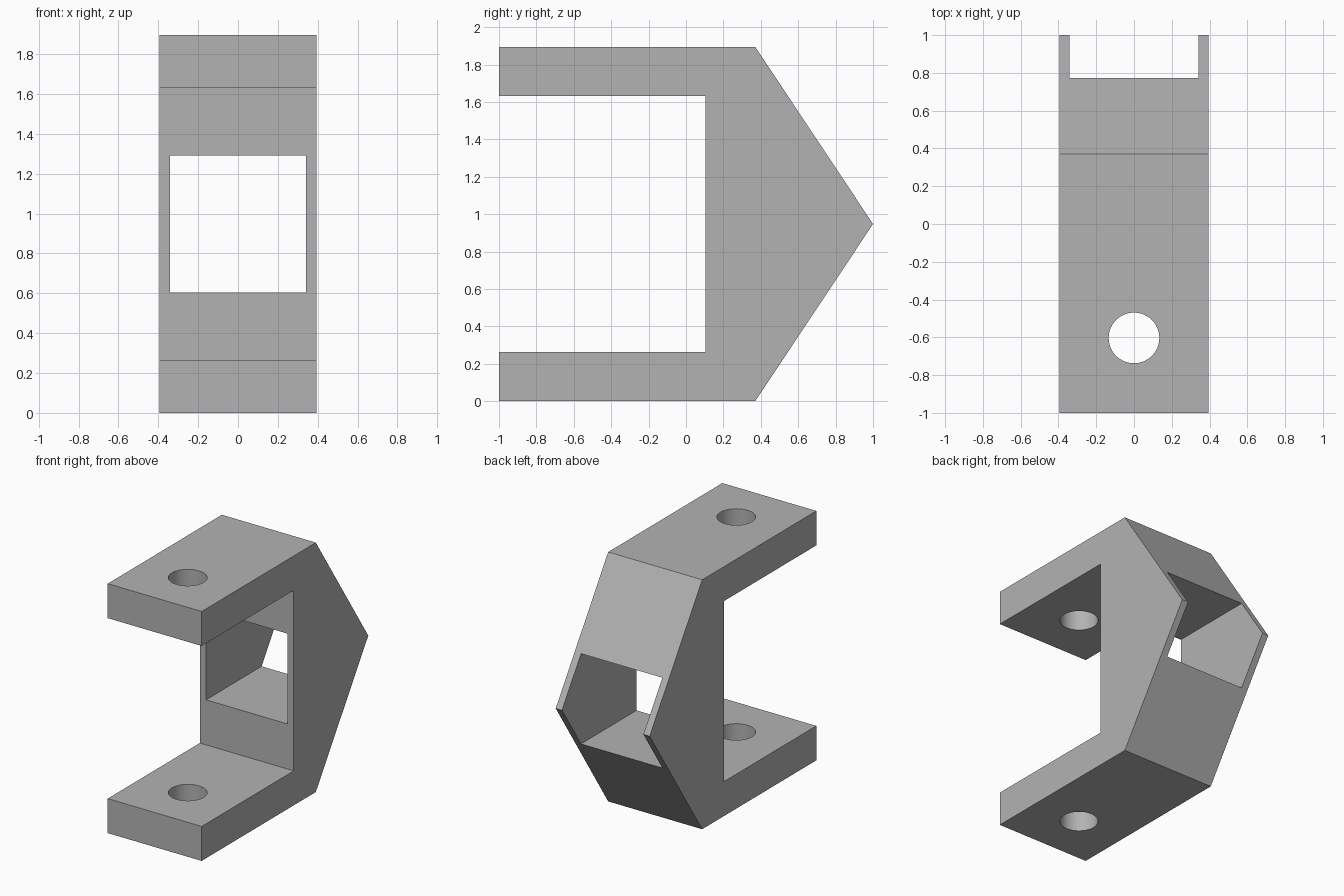
import bpy
import bmesh

cube = bpy.data.objects.get("Cube")
if cube:
    bpy.data.objects.remove(cube, do_unlink=True)

HALF_W, HEIGHT, ARM = 0.395, 1.895, 0.262
MID = HEIGHT / 2

grey = bpy.data.materials.new("plain_grey")
grey.use_nodes = True
grey.diffuse_color = (0.45, 0.45, 0.45, 1)
grey.node_tree.nodes["Principled BSDF"].inputs["Base Color"].default_value = grey.diffuse_color

# Bracket: side profile (y, z) extruded across the width
lower = [(1, MID), (0.37, 0), (-1, 0), (-1, ARM), (0.105, ARM)]
upper = [(y, HEIGHT - z) for y, z in reversed(lower[1:])]
bm = bmesh.new()
face = bm.faces.new([bm.verts.new((-HALF_W, y, z)) for y, z in lower + upper])
side = bmesh.ops.extrude_face_region(bm, geom=[face])["geom"]
verts = [v for v in side if isinstance(v, bmesh.types.BMVert)]
bmesh.ops.translate(bm, verts=verts, vec=(2 * HALF_W, 0, 0))
bmesh.ops.recalc_face_normals(bm, faces=bm.faces)
mesh = bpy.data.meshes.new("bracket")
bm.to_mesh(mesh)
bm.free()
mesh.materials.append(grey)
bracket = bpy.data.objects.new("bracket", mesh)
bpy.context.collection.objects.link(bracket)


def cut(name):
    """Subtract the active object from the bracket and hide it."""
    cutter = bpy.context.object
    cutter.name = name
    cutter.data.materials.append(grey)
    cutter.hide_render = True
    cutter.hide_set(True)
    mod = bracket.modifiers.new(name, "BOOLEAN")
    mod.operation = "DIFFERENCE"
    mod.solver = "EXACT"
    mod.object = cutter


# Square window through the back body
bpy.ops.mesh.primitive_cube_add(size=1, location=(0, 0.6, MID))
bpy.context.object.scale = (0.684, 1.4, 0.686)
cut("window_cutter")

# Round bolt hole through both arms
bpy.ops.mesh.primitive_cylinder_add(vertices=64, radius=0.134, depth=3,
                                    location=(0, -0.603, MID))
cut("bolt_hole_cutter")

# Apply the cuts, then remove the cutters
bpy.context.view_layer.update()
graph = bpy.context.evaluated_depsgraph_get()
bracket.data = bpy.data.meshes.new_from_object(bracket.evaluated_get(graph))
bracket.modifiers.clear()
for name in ("window_cutter", "bolt_hole_cutter"):
    bpy.data.objects.remove(bpy.data.objects[name], do_unlink=True)

# Smooth hole walls with crisp edges elsewhere
bpy.ops.object.select_all(action="DESELECT")
bracket.select_set(True)
bpy.context.view_layer.objects.active = bracket
bpy.ops.object.shade_smooth_by_angle(angle=0.5)
